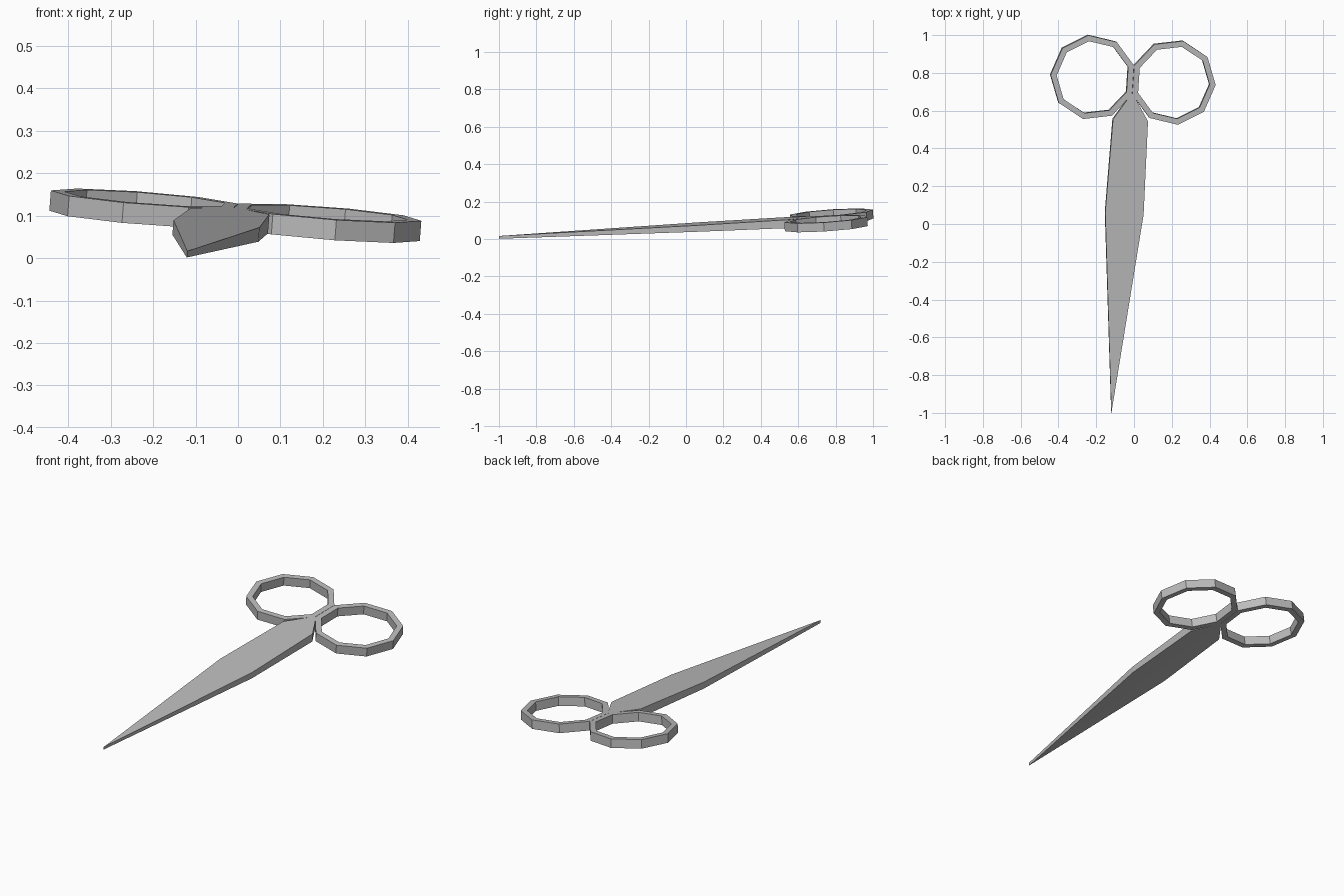
import bpy, bmesh, math
from mathutils import Matrix, Vector

cube = bpy.data.objects.get("Cube")
if cube:
    bpy.data.objects.remove(cube, do_unlink=True)

steel = bpy.data.materials.new("brushed_grey_steel")
steel.use_nodes = True
grey = (0.5, 0.5, 0.5, 1)
steel.diffuse_color = grey
steel.node_tree.nodes["Principled BSDF"].inputs["Base Color"].default_value = grey

# Scissors lie tilted: local y runs along the seam, local z is the upper face normal
normal = Vector((0.078, -0.066, 1)).normalized()
tilt = Vector((0, 0, 1)).rotation_difference(normal).to_matrix().to_4x4()
pose = Matrix.Translation((0, 0.83, 0.128)) @ tilt @ Matrix.Rotation(math.radians(-3.6), 4, 'Z')


def finish(bm, name, merge):
    """Turn a half part into a mirrored, posed object."""
    bmesh.ops.recalc_face_normals(bm, faces=bm.faces)
    mesh = bpy.data.meshes.new(name)
    bm.to_mesh(mesh)
    bm.free()
    mesh.materials.append(steel)
    obj = bpy.data.objects.new(name, mesh)
    bpy.context.collection.objects.link(obj)
    obj.matrix_world = pose
    mirror = obj.modifiers.new("Mirror", 'MIRROR')
    mirror.use_mirror_merge = merge
    mirror.merge_threshold = 0.0005


# Blades: half outline of (x, y, thickness), from the tip up to the joint
outline = [(0, -1.838, 0.015), (0.102, -0.777, 0.034), (0.093, -0.282, 0.045),
           (0.025, -0.175, 0.047), (0, -0.14, 0.048)]
bm = bmesh.new()
top = [bm.verts.new((x, y, 0)) for x, y, t in outline]
low = [bm.verts.new((x, y, -t)) for x, y, t in outline]
bm.faces.new(top)
bm.faces.new(low[::-1])
for i in range(len(outline) - 1):
    bm.faces.new((top[i], low[i], low[i + 1], top[i + 1]))
finish(bm, "blades", True)

# Finger rings: nine-sided bands with the flat side against the seam
SIDES, CENTRE = 9, Vector((0.213, -0.068, 0))
bm = bmesh.new()
loops = []
for radius, z in ((0.226, 0), (0.194, 0), (0.194, -0.048), (0.226, -0.048)):
    loops.append([bm.verts.new(CENTRE + Vector((radius * math.cos(a), radius * math.sin(a), z)))
                  for a in (math.tau * i / SIDES for i in range(SIDES))])
for k in range(4):
    a, b = loops[k], loops[(k + 1) % 4]
    for i in range(SIDES):
        j = (i + 1) % SIDES
        bm.faces.new((a[i], a[j], b[j], b[i]))
finish(bm, "finger_rings", False)
